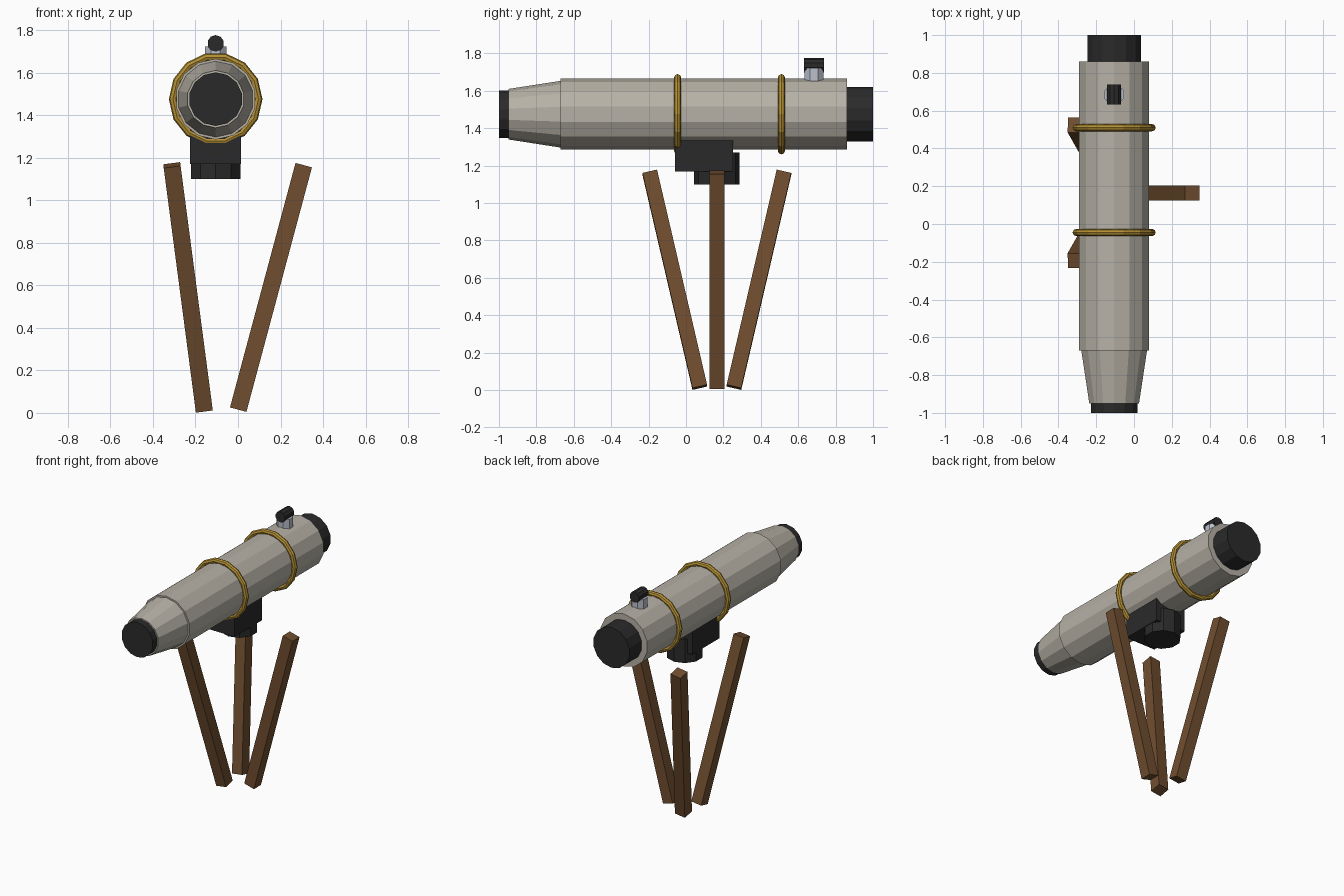
import bpy
from math import pi, sin, cos, radians

cube = bpy.data.objects.get("Cube")
if cube:
    bpy.data.objects.remove(cube, do_unlink=True)

AXIS_X, AXIS_Z = -0.105, 1.475   # optical axis
HUB_Y = 0.165                    # tripod centre
SIDES = 14


def material(name, color):
    m = bpy.data.materials.new(name)
    m.use_nodes = True
    m.diffuse_color = (*color, 1)
    m.node_tree.nodes["Principled BSDF"].inputs["Base Color"].default_value = (*color, 1)
    return m


SHELL = material("warm grey enamel", (0.47, 0.44, 0.38))
BRASS = material("brass", (0.46, 0.28, 0.035))
BLACK = material("black plastic", (0.023, 0.023, 0.023))
STEEL = material("pale steel", (0.50, 0.53, 0.60))
WOOD = material("brown wood", (0.16, 0.075, 0.028))


def finish(name, mat):
    ob = bpy.context.object
    ob.name = ob.data.name = name
    ob.data.materials.append(mat)
    return ob


def barrel(name, mat, y0, y1, r0, r1=None, z=AXIS_Z, sides=SIDES):
    """Lengthwise cylinder or cone from y0 (radius r0) to y1 (radius r1)."""
    bpy.ops.mesh.primitive_cone_add(
        vertices=sides, radius1=r1 or r0, radius2=r0, depth=y1 - y0,
        location=(AXIS_X, (y0 + y1) / 2, z), rotation=(pi / 2, 0, 0))
    return finish(name, mat)


def post(name, mat, y, z0, z1, r, sides, turn=0):
    """Upright cylinder on the centre line."""
    bpy.ops.mesh.primitive_cylinder_add(
        vertices=sides, radius=r, depth=z1 - z0,
        location=(AXIS_X, y, (z0 + z1) / 2), rotation=(0, 0, turn))
    return finish(name, mat)


def box(name, mat, loc, size, rot=(0, 0, 0)):
    bpy.ops.mesh.primitive_cube_add(size=1, location=loc, rotation=rot)
    ob = finish(name, mat)
    ob.scale = size
    return ob


# Optical tube
barrel("main_tube", SHELL, -0.67, 0.86, 0.19)
barrel("front_taper", SHELL, -0.95, -0.66, 0.135, 0.18)
barrel("front_lens", BLACK, -1.0, -0.90, 0.126)
barrel("rear_eyepiece", BLACK, 0.80, 1.0, 0.146)

# Clamping rings
for name, y in (("front_ring", -0.045), ("rear_ring", 0.51)):
    bpy.ops.mesh.primitive_torus_add(
        major_segments=SIDES, minor_segments=8, major_radius=0.201,
        minor_radius=0.019, location=(AXIS_X, y, AXIS_Z), rotation=(pi / 2, 0, 0))
    finish(name, BRASS)

# Focus knob on top
post("knob_stem", STEEL, 0.685, 1.65, 1.722, 0.055, 8, pi / 8)
barrel("focus_knob", BLACK, 0.632, 0.738, 0.039, z=1.737, sides=10)

# Mount
box("mount_block", BLACK, (AXIS_X, 0.095, 1.252), (0.24, 0.31, 0.166))
post("mount_pivot", BLACK, HUB_Y, 1.10, 1.27, 0.122, 10)

# Tripod legs, leaning outward around the hub
TILT = radians(15)
for i, name in enumerate(("left_leg", "rear_leg", "front_leg")):
    a = i * 2 * pi / 3
    box(name, WOOD, (AXIS_X + 0.26 * cos(a), HUB_Y + 0.26 * sin(a), 0.59),
        (0.08, 0.08, 1.19), (-TILT * sin(a), TILT * cos(a), 0))
